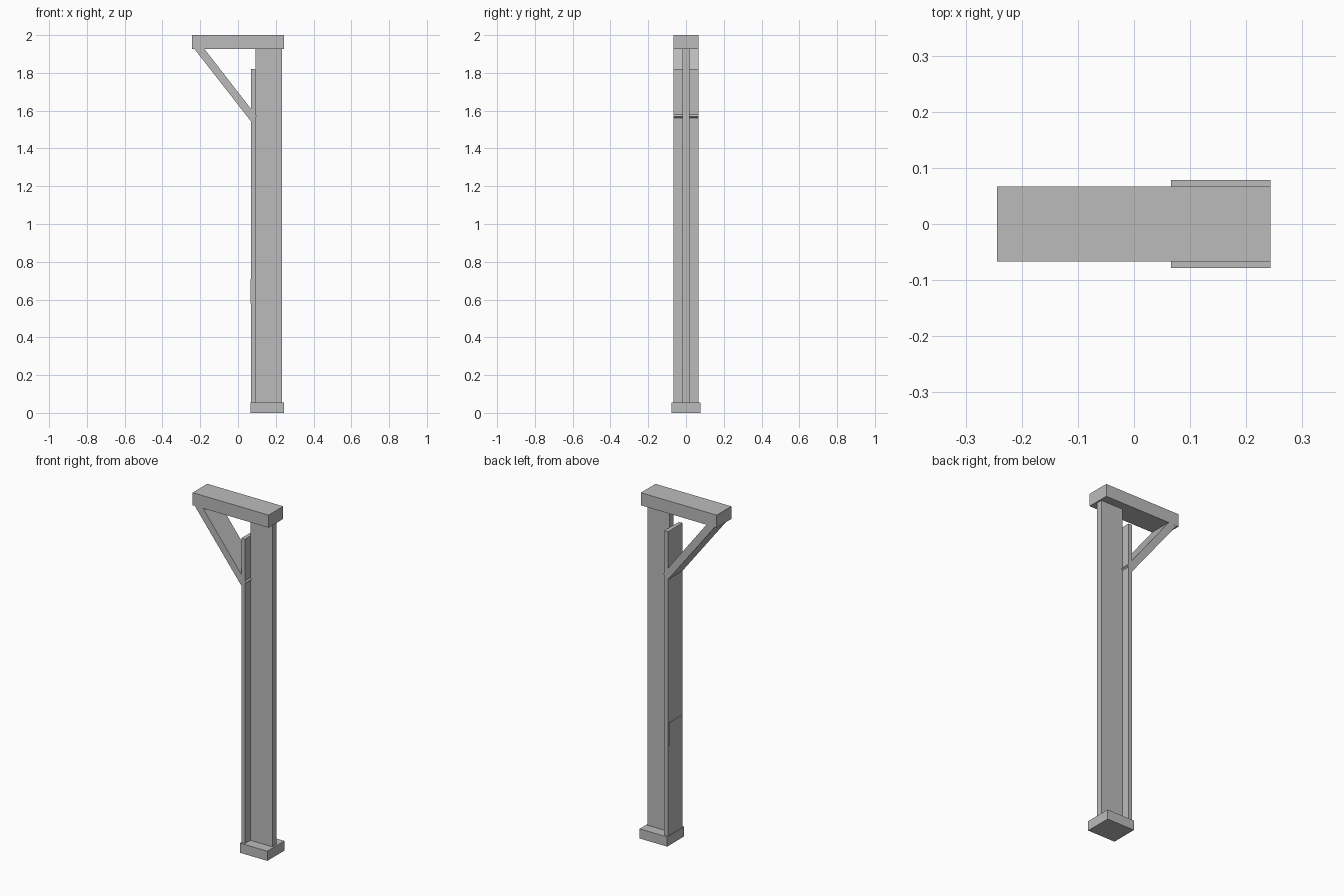
import bpy
import bmesh

if "Cube" in bpy.data.objects:
    bpy.data.objects.remove(bpy.data.objects["Cube"], do_unlink=True)

GREY = (0.5, 0.5, 0.5, 1.0)
grey = bpy.data.materials.new("plain_grey")
grey.use_nodes = True
grey.diffuse_color = GREY
grey.node_tree.nodes["Principled BSDF"].inputs["Base Color"].default_value = GREY


def prism(name, profile, half_width):
    """Extrude an x-z outline symmetrically along y."""
    bm = bmesh.new()
    face = bm.faces.new([bm.verts.new((x, -half_width, z)) for x, z in profile])
    result = bmesh.ops.extrude_face_region(bm, geom=[face])
    verts = [v for v in result["geom"] if isinstance(v, bmesh.types.BMVert)]
    bmesh.ops.translate(bm, verts=verts, vec=(0, 2 * half_width, 0))
    bmesh.ops.recalc_face_normals(bm, faces=bm.faces)
    mesh = bpy.data.meshes.new(name)
    bm.to_mesh(mesh)
    bm.free()
    mesh.materials.append(grey)
    obj = bpy.data.objects.new(name, mesh)
    bpy.context.collection.objects.link(obj)
    return obj


def block(name, x0, x1, half_width, z0, z1):
    return prism(name, [(x0, z0), (x1, z0), (x1, z1), (x0, z1)], half_width)


# Foot and T-section post: narrow web with a wide plate on one edge
block("base_block", 0.066, 0.243, 0.078, 0, 0.056)
block("post_web", 0.092, 0.234, 0.018, 0.05, 1.94)
block("post_plate", 0.069, 0.092, 0.067, 0.05, 1.82)

# Shallow panel on the outer face of the plate
block("plate_panel", 0.065, 0.07, 0.06, 0.58, 0.71)

# Overhanging top beam and its diagonal brace, cut square at the foot
block("top_beam", -0.244, 0.243, 0.067, 1.927, 2)
prism("diagonal_brace",
      [(0.069, 1.543), (0.1, 1.569), (-0.188, 1.94), (-0.241, 1.94)], 0.0668)
